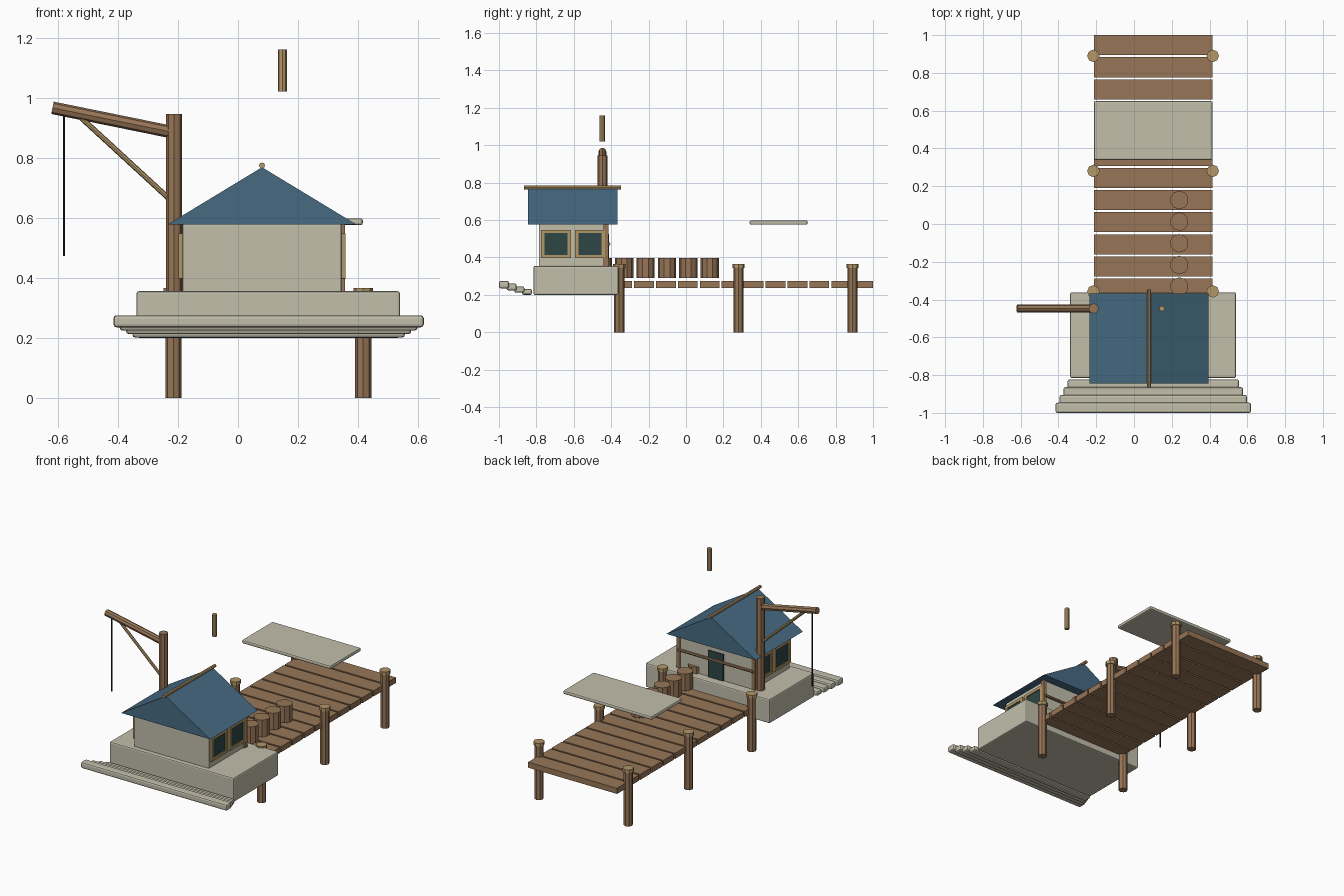
import bpy, bmesh
from mathutils import Vector

old = bpy.data.objects.get("Cube")
if old:
    bpy.data.objects.remove(old, do_unlink=True)


def material(name, rgb):
    m = bpy.data.materials.new(name)
    m.use_nodes = True
    m.diffuse_color = (*rgb, 1)
    m.node_tree.nodes["Principled BSDF"].inputs["Base Color"].default_value = (*rgb, 1)
    return m


STONE = material("pale stone", (0.54, 0.52, 0.41))
WOOD = material("brown wood", (0.31, 0.18, 0.095))
TAN = material("tan wood", (0.45, 0.31, 0.14))
ROOF = material("blue roof", (0.063, 0.145, 0.225))
GLASS = material("dark teal glass", (0.026, 0.061, 0.058))
ROPE = material("dark rope", (0.012, 0.022, 0.018))


def finish(name, bm, mat):
    bmesh.ops.recalc_face_normals(bm, faces=bm.faces)
    mesh = bpy.data.meshes.new(name)
    bm.to_mesh(mesh)
    bm.free()
    mesh.materials.append(mat)
    ob = bpy.data.objects.new(name, mesh)
    bpy.context.collection.objects.link(ob)
    return ob


def box(name, x, y, z, mat, bevel=0):
    """Box spanning the given (low, high) ranges."""
    bm = bmesh.new()
    bmesh.ops.create_cube(bm, size=1)
    for v in bm.verts:
        v.co = [(r[0] + r[1]) / 2 + c * (r[1] - r[0]) for r, c in zip((x, y, z), v.co)]
    ob = finish(name, bm, mat)
    if bevel:
        mod = ob.modifiers.new("soft edges", "BEVEL")
        mod.width = bevel
        mod.segments = 2
    return ob


def rod(name, a, b, radius, mat, sides=8):
    """Faceted cylinder from point a to point b."""
    a, b = Vector(a), Vector(b)
    bm = bmesh.new()
    bmesh.ops.create_cone(bm, cap_ends=True, segments=sides, radius1=radius,
                          radius2=radius, depth=(b - a).length)
    ob = finish(name, bm, mat)
    ob.location = (a + b) / 2
    ob.rotation_euler = (b - a).to_track_quat("Z", "Y").to_euler()
    return ob


# Stone base and the four slabs in front of it
box("stone_base", (-0.338, 0.54), (-0.815, -0.362), (0.2, 0.355), STONE, 0.008)
for i in range(4):
    y, z, half = -1 + i * 0.041, 0.235 - i * 0.0115, 0.517 - i * 0.021
    box(f"front_slab_{i + 1}", (0.102 - half, 0.102 + half), (y, y + 0.054),
        (z, z + 0.04 - i * 0.003), STONE, 0.01)

# House body
MID = 0.08
box("house_walls", (MID - 0.265, MID + 0.265), (-0.787, -0.42), (0.35, 0.58), STONE, 0.006)
box("door", (MID - 0.053, MID + 0.053), (-0.425, -0.413), (0.355, 0.525), GLASS)
rod("back_rail", (MID - 0.268, -0.413, 0.472), (MID + 0.268, -0.413, 0.472), 0.009, WOOD)

for side, label in ((-1, "right"), (1, "left")):
    # Corner post
    x = MID + side * 0.265
    box(f"corner_post_{label}", (x - 0.012, x + 0.012), (-0.44, -0.415), (0.355, 0.58), WOOD)
    # Two framed windows
    for n, y in enumerate((-0.695, -0.513)):
        glass_x = sorted((x - side * 0.005, x + side * 0.006))
        frame_x = sorted((x - side * 0.005, x + side * 0.013))
        box(f"window_glass_{label}_{n + 1}", glass_x, (y - 0.065, y + 0.065),
            (0.41, 0.535), GLASS)
        for e in (-1, 1):
            yc, zc = y + e * 0.071, 0.472 + e * 0.067
            box(f"window_jamb_{label}_{n + 1}", frame_x, (yc - 0.01, yc + 0.01),
                (0.397, 0.547), TAN)
            box(f"window_bar_{label}_{n + 1}", frame_x, (y - 0.062, y + 0.062),
                (zc - 0.009, zc + 0.009), TAN)

# Gable roof prism and ridge pole
bm = bmesh.new()
profile = ((MID - 0.315, 0.577), (MID + 0.315, 0.577), (MID, 0.768))
gable = bm.faces.new([bm.verts.new((x, -0.845, z)) for x, z in profile])
new = bmesh.ops.extrude_face_region(bm, geom=[gable])["geom"]
bmesh.ops.translate(bm, vec=(0, 0.478, 0),
                    verts=[v for v in new if isinstance(v, bmesh.types.BMVert)])
if not gable.is_valid or len(bm.faces) < 5:
    bmesh.ops.holes_fill(bm, edges=bm.edges)
finish("roof", bm, ROOF)
rod("ridge_pole", (MID, -0.866, 0.774), (MID, -0.347, 0.774), 0.01, TAN)

# Dock planks
DOCK_X = (-0.212, 0.416)
for i in range(12):
    y = 0.947 - i * 0.1172
    box(f"dock_plank_{i + 1}", DOCK_X, (y - 0.053, y + 0.053), (0.238, 0.274), WOOD)

# Dock piles with caps
for y in (-0.357, 0.281, 0.89):
    for x in (-0.215, 0.417):
        rod("dock_pile", (x, y, 0), (x, y, 0.35), 0.027, WOOD)
        rod("pile_cap", (x, y, 0.344), (x, y, 0.365), 0.033, TAN)

# Row of barrels
for i in range(6):
    y = 0.127 - i * 0.1145
    rod(f"barrel_{i + 1}", (0.24, y, 0.29), (0.24, y, 0.397), 0.049, WOOD, 10)

# Hanging slab over the dock and loose stick above the roof
box("canopy_slab", DOCK_X, (0.34, 0.65), (0.575, 0.598), STONE, 0.008)
rod("chimney_stick", (0.148, -0.448, 1.02), (0.148, -0.448, 1.16), 0.015, TAN)

# Crane
CY = -0.447
rod("crane_post", (-0.213, CY, 0.35), (-0.213, CY, 0.945), 0.027, WOOD)
rod("crane_arm", (-0.618, CY, 0.966), (-0.205, CY, 0.882), 0.021, WOOD)
rod("crane_brace", (-0.525, CY, 0.935), (-0.215, CY, 0.65), 0.009, TAN)
rod("crane_rope", (-0.58, CY, 0.472), (-0.58, CY, 0.95), 0.004, ROPE, 6)
